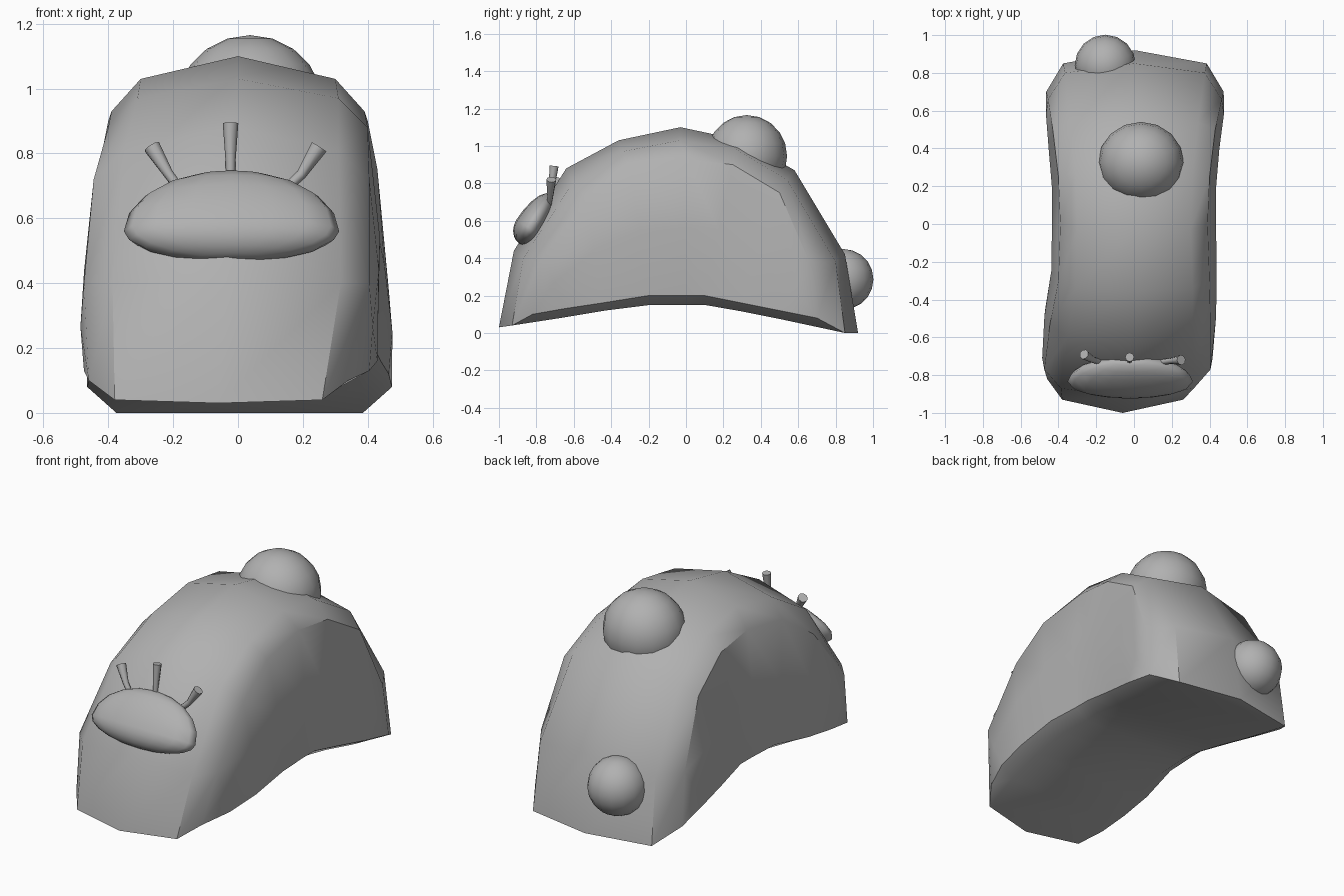
import bpy, bmesh, math

if "Cube" in bpy.data.objects:
    bpy.data.objects.remove(bpy.data.objects["Cube"])

# Each rail: (half width, y, z) at nine stations from front foot to back foot
crown = [(0, -1.0, .03), (0, -.92, .44), (0, -.64, .88), (0, -.36, 1.03), (0, -.03, 1.10),
         (0, .30, 1.03), (0, .58, .87), (0, .85, .42), (0, .92, 0)]
shoulder = [(.32, -.93, .04), (.352, -.87, .40), (.33, -.60, .81), (.31, -.34, .97), (.30, -.03, 1.03),
            (.31, .27, .98), (.34, .54, .82), (.37, .80, .38), (.38, .85, 0)]
flank = [(.40, -.82, .10), (.44, -.77, .40), (.425, -.53, .72), (.40, -.30, .88), (.39, 0, .93),
         (.40, .25, .90), (.43, .50, .75), (.46, .66, .38), (.47, .70, .08)]
hem = [(.40, -.82, .10), (.44, -.65, .13), (.45, -.45, .16), (.43, -.20, .20), (.42, 0, .20),
       (.42, .10, .20), (.44, .30, .16), (.46, .50, .12), (.47, .70, .08)]
belly = [(.32, -.93, .04), (.35, -.67, .08), (.36, -.43, .12), (.35, -.19, .15), (.34, 0, .15),
         (.35, .10, .15), (.36, .30, .115), (.38, .50, .075), (.38, .85, 0)]
skew = [-.06, -.035, -.02, 0, 0, 0, 0, .005, .005]

grey = bpy.data.materials.new("grey")
grey.diffuse_color = (.44, .44, .44, 1)
grey.use_nodes = True
grey.node_tree.nodes["Principled BSDF"].inputs["Base Color"].default_value = grey.diffuse_color


def finish(bm, name, angle):
    bmesh.ops.recalc_face_normals(bm, faces=bm.faces)
    me = bpy.data.meshes.new(name)
    bm.to_mesh(me)
    bm.free()
    me.materials.append(grey)
    ob = bpy.data.objects.new(name, me)
    bpy.context.collection.objects.link(ob)
    bpy.ops.object.select_all(action='DESELECT')
    ob.select_set(True)
    bpy.context.view_layer.objects.active = ob
    bpy.ops.object.shade_smooth_by_angle(angle=math.radians(angle))
    return ob


# Arched body lofted from cross-section rings
bm = bmesh.new()
rings = []
for i in range(9):
    mid = [(a + b) / 2 for a, b in zip(flank[i], hem[i])]
    mid[0] += 0 if i in (0, 8) else .005 + .006 * (4 - abs(i - 4))
    half = [shoulder[i], flank[i], mid, hem[i], belly[i]]
    pts = [crown[i]] + half + [(-x, y, z) for x, y, z in reversed(half)]
    rings.append([bm.verts.new((x + skew[i], y, z)) for x, y, z in pts])
for a, b in zip(rings, rings[1:]):
    for j in range(len(a)):
        k = (j + 1) % len(a)
        bm.faces.new((a[j], a[k], b[k], b[j]))
# Foot soles
for r in (rings[0], rings[-1]):
    bm.faces.new((r[0], r[1], r[-1]))
    bm.faces.new((r[1], r[5], r[6], r[-1]))
    for s in (1, -1):
        bm.faces.new([r[s * n] for n in (1, 2, 3, 4, 5)])
bmesh.ops.remove_doubles(bm, verts=bm.verts, dist=.012)
finish(bm, "arched_body", 38)


# Round lumps on the back and rear
def ball(name, loc, r):
    bm = bmesh.new()
    bmesh.ops.create_uvsphere(bm, u_segments=16, v_segments=10, radius=r)
    ob = finish(bm, name, 40)
    ob.location = loc
    return ob


back = ball("back_lump", (.037, .325, .945), .22)
back.scale = (1.03, .98, 1)
ball("tail_lump", (-.152, .84, .287), .162)

# Bean-shaped face pad, flatter underneath, leaning with the front slope
pad = ball("face_pad", (-.02, -.835, .56), 1)
for v in pad.data.vertices:
    x, y, z = v.co
    v.co = (x * .332, y * .085, z * (.215 if z > 0 else .1))
pad.rotation_euler.x = -.56


# Flared stalks above the pad
def stalk(name, pts):
    cu = bpy.data.curves.new(name, 'CURVE')
    cu.dimensions = '3D'
    cu.bevel_depth = 1
    cu.bevel_resolution = 2
    cu.use_fill_caps = True
    cu.materials.append(grey)
    sp = cu.splines.new('POLY')
    sp.points.add(len(pts) - 1)
    for p, (x, y, z, r) in zip(sp.points, pts):
        p.co = (x, y, z, 1)
        p.radius = r
    sp.use_smooth = True
    bpy.context.collection.objects.link(bpy.data.objects.new(name, cu))


stalk("left_stalk", [(-.165, -.735, .67, .014), (-.215, -.72, .738, .016), (-.265, -.69, .82, .027)])
stalk("middle_stalk", [(-.023, -.725, .70, .014), (-.023, -.72, .77, .015), (-.023, -.705, .893, .024)])
stalk("right_stalk", [(.125, -.735, .67, .014), (.195, -.725, .735, .016), (.25, -.72, .82, .027)])
